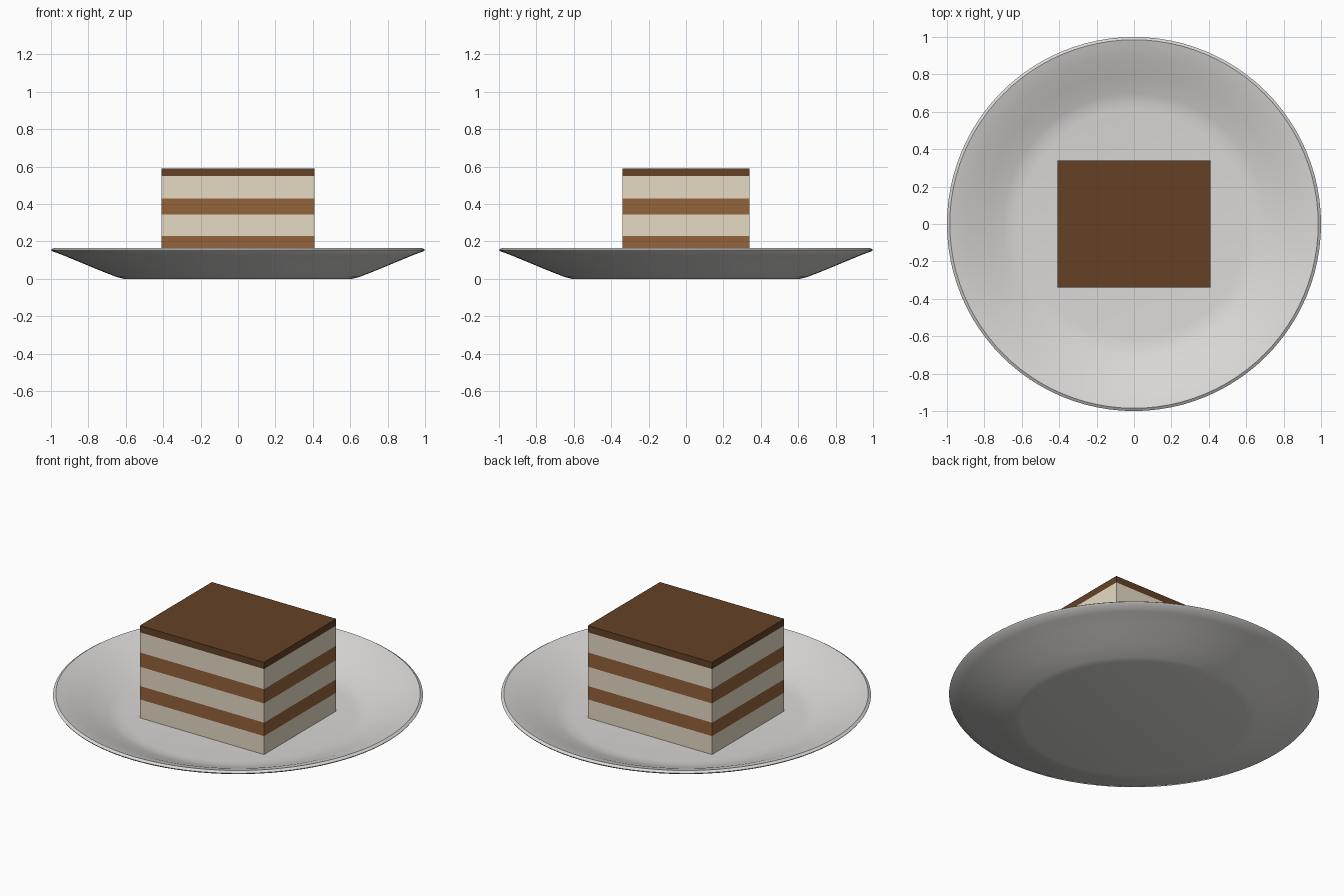
import bpy
import bmesh
import math

cube = bpy.data.objects.get("Cube")
if cube:
    bpy.data.objects.remove(cube, do_unlink=True)


def material(name, r, g, b):
    mat = bpy.data.materials.new(name)
    mat.use_nodes = True
    mat.diffuse_color = (r, g, b, 1)
    mat.node_tree.nodes["Principled BSDF"].inputs["Base Color"].default_value = (r, g, b, 1)
    return mat


porcelain = material("porcelain", 0.70, 0.69, 0.675)
cream = material("cream", 0.79, 0.70, 0.55)
sponge = material("sponge", 0.296, 0.127, 0.045)
cocoa = material("cocoa", 0.127, 0.053, 0.019)


def add_object(name, bm, mat):
    mesh = bpy.data.meshes.new(name)
    bm.to_mesh(mesh)
    bm.free()
    mesh.materials.append(mat)
    obj = bpy.data.objects.new(name, mesh)
    bpy.context.collection.objects.link(obj)
    return obj


def lathe(name, profile, mat, steps=96):
    """Spin an (r, z) profile around the z axis."""
    bm = bmesh.new()
    verts = [bm.verts.new((r, 0, z)) for r, z in profile]
    edges = [bm.edges.new(pair) for pair in zip(verts, verts[1:])]
    bmesh.ops.spin(bm, geom=verts + edges, axis=(0, 0, 1), cent=(0, 0, 0),
                   angle=math.tau, steps=steps, use_merge=True)
    bmesh.ops.remove_doubles(bm, verts=bm.verts, dist=0.0001)
    bmesh.ops.recalc_face_normals(bm, faces=bm.faces)
    return add_object(name, bm, mat)


def slab(name, bottom, top, mat, width=0.82, depth=0.68):
    """Rectangular cake layer between two heights."""
    bm = bmesh.new()
    bmesh.ops.create_cube(bm, size=1)
    bmesh.ops.scale(bm, vec=(width, depth, top - bottom), verts=bm.verts)
    bmesh.ops.translate(bm, vec=(0, 0, (bottom + top) / 2), verts=bm.verts)
    return add_object(name, bm, mat)


# Plate: underside, rim, then the dished upper surface
plate = lathe("plate", [
    (0, 0), (0.61, 0), (0.65, 0.01), (0.74, 0.045), (0.86, 0.095), (0.94, 0.128),
    (0.995, 0.148), (1, 0.155), (0.985, 0.165), (0.96, 0.158), (0.9, 0.138),
    (0.8, 0.096), (0.7, 0.056), (0.66, 0.045), (0.61, 0.04), (0, 0.04),
], porcelain)
bpy.context.view_layer.objects.active = plate
plate.select_set(True)
bpy.ops.object.shade_smooth_by_angle(angle=math.radians(35))

# Cake: alternating layers stacked from the plate upwards
layers = [
    ("bottom_cream", 0.15, cream),
    ("lower_sponge", 0.23, sponge),
    ("middle_cream", 0.345, cream),
    ("upper_sponge", 0.43, sponge),
    ("top_cream", 0.55, cream),
    ("cocoa_topping", 0.59, cocoa),
]
base = 0.04
for name, top, mat in layers:
    slab(name, base, top, mat)
    base = top
